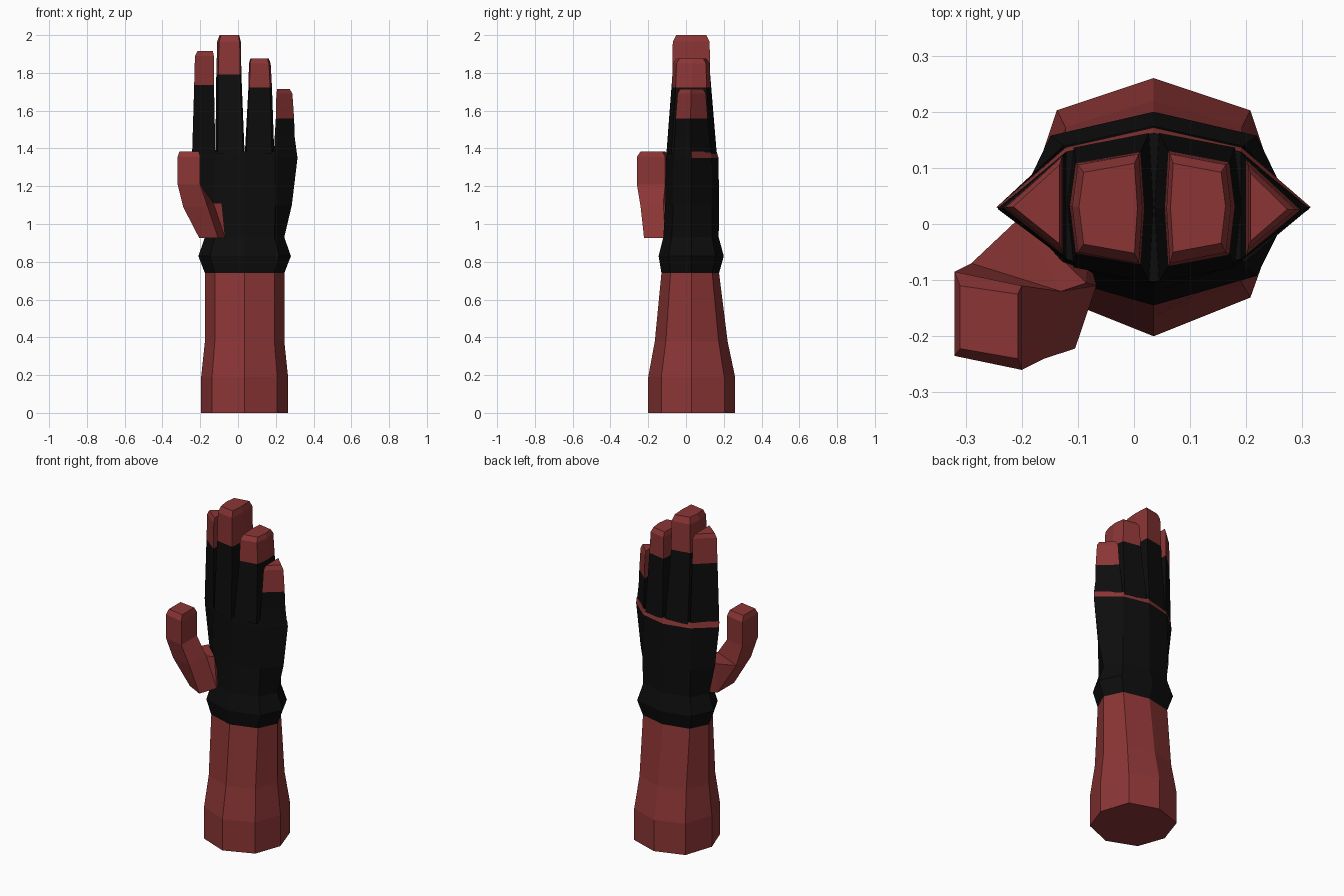
import bpy, bmesh

CX, CY = 0.035, 0.03


def material(name, rgb):
    m = bpy.data.materials.new(name)
    m.diffuse_color = (*rgb, 1)
    return m


RED = material("red", (0.26, 0.036, 0.036))
BLACK = material("black", (0.004, 0.004, 0.004))


def finish(name, bm):
    bmesh.ops.recalc_face_normals(bm, faces=bm.faces)
    me = bpy.data.meshes.new(name)
    bm.to_mesh(me)
    bm.free()
    me.materials.append(RED)
    me.materials.append(BLACK)
    ob = bpy.data.objects.new(name, me)
    bpy.context.collection.objects.link(ob)


def loft(name, rings, paint):
    """Skin rings of points; paint(level, side) gives the material index."""
    bm = bmesh.new()
    rows = [[bm.verts.new(p) for p in r] for r in rings]
    n = len(rows[0])
    for k in range(len(rows) - 1):
        a, b = rows[k], rows[k + 1]
        for i in range(n):
            j = (i + 1) % n
            bm.faces.new((a[i], a[j], b[j], b[i])).material_index = paint(k, i)
    bm.faces.new(rows[0]).material_index = paint(0, 0)
    bm.faces.new(rows[-1]).material_index = paint(len(rows) - 2, n - 1)
    finish(name, bm)


def octagon(z, rx, back, front, k=0.75):
    """Eight-sided section, starting at +x and going over the back."""
    return [(CX + u * rx, CY + v * (back if v > 0 else front), z)
            for u, v in ((1, 0), (k, .75), (0, 1), (-k, .75),
                         (-1, 0), (-k, -.7), (0, -1), (k, -.7))]


# Forearm
loft("forearm", [octagon(0, .23, .23, .23), octagon(.19, .23, .23, .23),
                 octagon(.38, .21, .19, .195), octagon(.74, .21, .145, .16)],
     lambda k, i: 0)

# Glove cuff and palm, with the red knuckle stripe on the back
loft("glove_palm", [octagon(.74, .21, .145, .16), octagon(.83, .245, .17, .175),
                    octagon(.93, .21, .143, .15), octagon(1.10, .25, .145, .14, .65),
                    octagon(1.35, .28, .142, .135, .56),
                    octagon(1.385, .275, .132, .133, .56)],
     lambda k, i: 0 if k == 4 and i < 4 else 1)

# Fingers: section in unit coordinates, levels are (z, x0, x1, y0, y1)
TRI = [(0, .47), (1, 1), (1, 0)]
HEX = [(0, .52), (.08, .9), (.95, 1), (1, .5), (.95, 0), (.08, .1)]


def finger(name, shape, mirrored, levels):
    rings = [[(x0 + (1 - u if mirrored else u) * (x1 - x0), y0 + v * (y1 - y0), z)
              for u, v in shape] for z, x0, x1, y0, y1 in levels]
    n = len(levels)
    loft(name, rings, lambda k, i: 0 if k >= n - 3 else 1)


finger("index_finger", TRI, False, [
    (1.37, -.243, -.12, -.065, .13), (1.735, -.232, -.127, -.055, .122),
    (1.737, -.232, -.127, -.055, .122), (1.89, -.228, -.128, -.05, .12),
    (1.915, -.215, -.133, -.035, .105)])
finger("middle_finger", HEX, False, [
    (1.37, -.12, .035, -.104, .163), (1.79, -.115, .018, -.072, .128),
    (1.792, -.115, .018, -.072, .128), (1.965, -.11, .015, -.07, .125),
    (2.0, -.098, .006, -.052, .108)])
finger("ring_finger", HEX, True, [
    (1.37, .036, .192, -.104, .163), (1.72, .055, .18, -.075, .13),
    (1.722, .055, .18, -.075, .13), (1.85, .058, .173, -.07, .125),
    (1.875, .065, .163, -.05, .108)])
finger("little_finger", TRI, True, [
    (1.37, .19, .312, -.065, .13), (1.46, .194, .3, -.06, .125),
    (1.557, .2, .297, -.055, .115), (1.559, .2, .297, -.055, .115),
    (1.69, .203, .288, -.045, .105), (1.715, .208, .273, -.03, .09)])

# Thumb: four-sided section (outer back, outer front, inner front, inner back)
loft("thumb", [
    [(-.205, -.01, .925), (-.205, -.17, .925), (-.105, -.222, .925), (-.067, -.11, .925)],
    [(-.29, -.07, 1.09), (-.29, -.21, 1.09), (-.16, -.24, 1.09), (-.13, -.12, 1.11)],
    [(-.32, -.085, 1.21), (-.32, -.235, 1.21), (-.2, -.26, 1.21), (-.2, -.11, 1.21)],
    [(-.32, -.085, 1.355), (-.32, -.235, 1.355), (-.2, -.26, 1.355), (-.2, -.11, 1.355)],
    [(-.31, -.11, 1.385), (-.31, -.222, 1.385), (-.207, -.24, 1.385), (-.207, -.125, 1.385)]],
    lambda k, i: 0)

# Wedge joining the thumb to the palm
bm = bmesh.new()
for p in ((-.29, -.07, 1.09), (-.13, -.12, 1.11), (-.085, -.105, 1.11), (-.205, .01, 1.11),
          (-.165, .01, .925), (-.205, -.01, .925), (-.067, -.11, .925), (-.08, -.06, .95)):
    bm.verts.new(p)
hull = bmesh.ops.convex_hull(bm, input=bm.verts)
bmesh.ops.delete(bm, geom=hull["geom_interior"], context='VERTS')
finish("thumb_base", bm)
